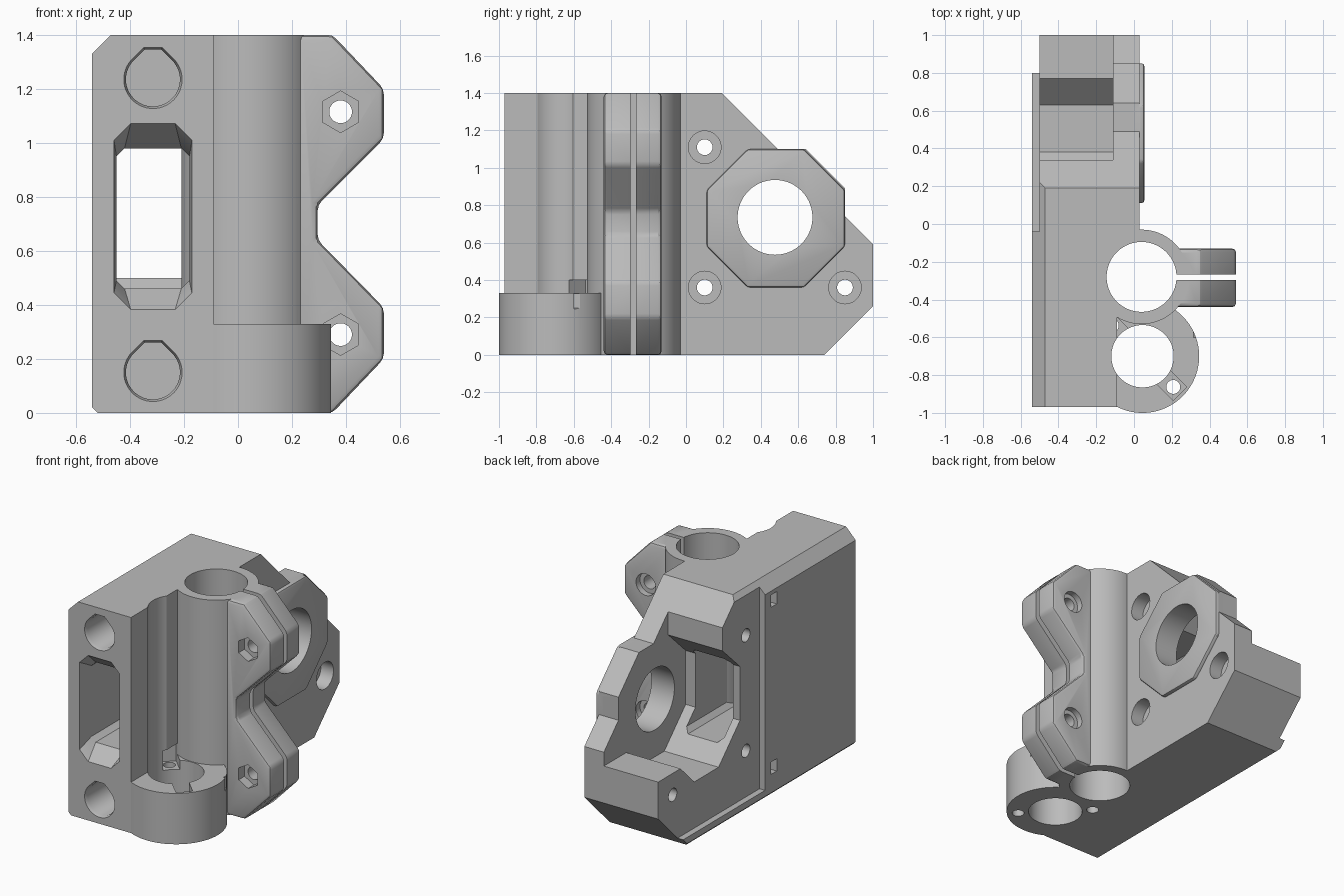
import bpy, bmesh, math
from math import cos, sin, pi, radians
from mathutils import Matrix

if "Cube" in bpy.data.objects:
    bpy.data.objects.remove(bpy.data.objects["Cube"], do_unlink=True)

grey = bpy.data.materials.new("plain grey")
grey.use_nodes = True
colour = (0.5, 0.5, 0.5, 1)
grey.diffuse_color = colour
grey.node_tree.nodes["Principled BSDF"].inputs["Base Color"].default_value = colour


def prism(name, pts, axis, lo, hi, top_pts=None):
    """Extrude a flat outline along an axis, optionally to a second outline."""
    def place(p, d):
        return {"x": (d, *p), "y": (p[0], d, p[1]), "z": (*p, d)}[axis]
    bm = bmesh.new()
    a = [bm.verts.new(place(p, lo)) for p in pts]
    b = [bm.verts.new(place(p, hi)) for p in (top_pts or pts)]
    bm.faces.new(a)
    bm.faces.new(b)
    for i in range(len(a)):
        j = (i + 1) % len(a)
        bm.faces.new((a[i], a[j], b[j], b[i]))
    bmesh.ops.recalc_face_normals(bm, faces=bm.faces)
    me = bpy.data.meshes.new(name)
    bm.to_mesh(me)
    bm.free()
    me.materials.append(grey)
    ob = bpy.data.objects.new(name, me)
    bpy.context.scene.collection.objects.link(ob)
    return ob


def circle(u, v, r, n=64, start=0.0):
    return [(u + r * cos(start + 2 * pi * i / n), v + r * sin(start + 2 * pi * i / n))
            for i in range(n)]


def rect(u0, v0, u1, v1, c=0.0):
    if not c:
        return [(u0, v0), (u1, v0), (u1, v1), (u0, v1)]
    return [(u0 + c, v0), (u1 - c, v0), (u1, v0 + c), (u1, v1 - c),
            (u1 - c, v1), (u0 + c, v1), (u0, v1 - c), (u0, v0 + c)]


def bake(ob):
    """Apply the modifiers of an object."""
    bpy.context.view_layer.update()
    dg = bpy.context.evaluated_depsgraph_get()
    me = bpy.data.meshes.new_from_object(ob.evaluated_get(dg))
    ob.modifiers.clear()
    ob.data = me


def combine(ob, tool, op):
    mod = ob.modifiers.new(op, "BOOLEAN")
    mod.operation, mod.solver, mod.object = op, "EXACT", tool
    bake(ob)
    bpy.data.objects.remove(tool, do_unlink=True)


def add(tool):
    combine(body, tool, "UNION")


def cut(*args, **kw):
    combine(body, prism("cutter", *args, **kw), "DIFFERENCE")


def soften(ob, width):
    mod = ob.modifiers.new("soft edges", "BEVEL")
    mod.width, mod.segments, mod.limit_method = width, 2, "ANGLE"
    bake(ob)
    return ob


# Main block: side outline with the stepped motor plate at the back
body = prism("printed_bracket", [
    (-0.97, 0), (0.74, 0), (1, 0.26), (1, 0.59), (0.85, 0.74), (0.85, 0.89),
    (0.64, 1.1), (0.49, 1.1), (0.19, 1.4), (-0.97, 1.4)], "x", -0.54, 0.03)
cut(rect(-0.09, -1.2, 0.3, -0.28), "z", -0.1, 1.5)
cut([(-0.6, 1.27), (-0.4, 1.47), (-0.6, 1.47)], "y", -1.2, 1.2)
cut([(-0.6, 0.08), (-0.6, -0.04), (-0.48, -0.04)], "y", -1.2, 1.2)

# Recessed left side with a low lip
cut(rect(-0.04, 0.06, 1.2, 1.6), "x", -0.7, -0.5)
cut(rect(0.88, -0.1, 1.2, 0.2), "x", -0.7, -0.5)

# Motor cavity
cut([(0.16, 0.58), (0.38, 0.36), (0.63, 0.36), (0.77, 0.5), (1.2, 0.5),
     (1.2, 1.6), (0.34, 1.6), (0.34, 1.1), (0.16, 0.93)], "x", -0.8, -0.11)

# Belt tunnel with flared mouth
inner = rect(-0.45, 0.46, -0.18, 0.98, 0.03)
cut(inner, "y", -0.95, 0.5)
cut(rect(-0.46, 0.375, -0.17, 1.08, 0.065), "y", -0.98, -0.86, top_pts=inner)

# Octagonal motor boss
add(soften(prism("motor_boss", rect(0.11, 0.36, 0.85, 1.1, 0.22), "x", -0.02, 0.055), 0.015))

# Bearing sleeve
add(prism("bearing_sleeve", circle(0.04, -0.28, 0.25, 96), "z", 0, 1.4))

# Clamp ears, pointed out to the left side
ears = prism("clamp_ears", [
    (0.1, 0), (0.35, 0), (0.54, 0.2), (0.54, 0.39), (0.295, 0.64), (0.295, 0.77),
    (0.54, 1.015), (0.54, 1.2), (0.35, 1.4), (0.1, 1.4)], "y", -0.44, -0.13)
add(soften(ears, 0.02))

# Screw nut boss
add(prism("nut_boss", circle(0.045, -0.7, 0.3, 96), "z", 0, 0.33))

# Vertical bores and clamp slit
cut(circle(0.04, -0.28, 0.185, 96), "z", -0.1, 1.5)
cut(circle(0.045, -0.7, 0.165, 96), "z", -0.1, 1.5)
cut(rect(0.1, -0.297, 0.7, -0.267), "z", -0.1, 1.5)

# Nut boss screw holes and pockets, on opposite sides of the bore
for a in (-45, 135):
    c, s = cos(radians(a)), sin(radians(a))
    cut(circle(0.045 + 0.23 * c, -0.7 + 0.23 * s, 0.037, 24), "z", -0.1, 0.3)
    cut([(0.045 + r * c - w * s, -0.7 + r * s + w * c)
         for r, w in ((0.14, -0.05), (0.28, -0.05), (0.28, 0.05), (0.14, 0.05))],
        "z", 0.27, 0.4)

# Clamp screws with hex nut pockets in front and round seats behind
for z in (0.29, 1.115):
    cut(circle(0.38, z, 0.042, 32), "y", -0.6, 0.0)
    cut(circle(0.38, z, 0.077, 6, pi / 6), "y", -0.6, -0.38)
    cut(circle(0.38, z, 0.07, 32), "y", -0.17, 0.0)

# Rod sockets with flat-topped bores and chamfered mouths
def socket(z, r):
    k = r * 1.1
    w = r * math.sqrt(2) - k
    arc = [(-0.315 + r * cos(t), z + r * sin(t))
           for t in (radians(135 + 270 * i / 40) for i in range(41))]
    return arc + [(-0.315 + w, z + k), (-0.315 - w, z + k)]

for z in (0.15, 1.235):
    cut(socket(z, 0.1), "y", -1.1, -0.06)
    cut(socket(z, 0.112), "y", -0.98, -0.95, top_pts=socket(z, 0.1))
    # Square vents in the left wall
    cut(rect(-0.16, z - 0.01, -0.1, z + 0.07), "x", -0.7, -0.35)

# Motor shaft opening and mounting holes
cut(circle(0.476, 0.735, 0.2, 80), "x", -0.3, 0.3)
for y, z in ((0.1, 1.11), (0.1, 0.36), (0.85, 0.36)):
    cut(circle(y, z, 0.042, 32), "x", -0.8, 0.3)
    cut(circle(y, z, 0.087, 40), "x", -0.06, 0.3)

# Smooth shading with crisp edges
bpy.ops.object.select_all(action="DESELECT")
body.select_set(True)
bpy.context.view_layer.objects.active = body
bpy.ops.object.shade_smooth_by_angle(angle=radians(25))
